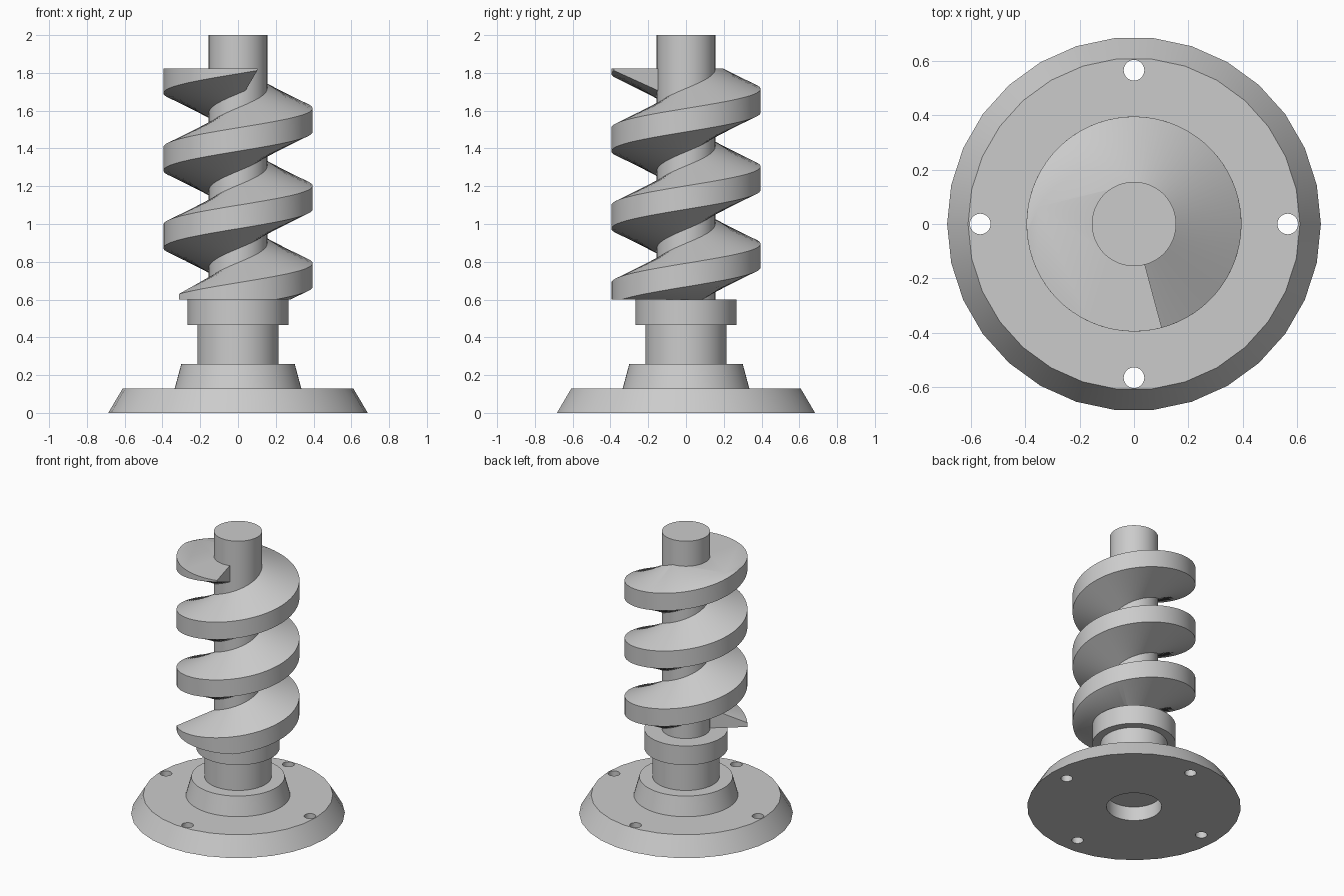
import bpy, bmesh, math
from mathutils import Matrix, Vector

cube = bpy.data.objects.get("Cube")
if cube:
    bpy.data.objects.remove(cube, do_unlink=True)

# Single plain grey finish
grey = bpy.data.materials.new("plain grey")
grey.use_nodes = True
GREY = (0.6, 0.6, 0.6, 1)
grey.diffuse_color = GREY
grey.node_tree.nodes["Principled BSDF"].inputs["Base Color"].default_value = GREY


def add_object(name, bm):
    bmesh.ops.recalc_face_normals(bm, faces=bm.faces)
    mesh = bpy.data.meshes.new(name)
    bm.to_mesh(mesh)
    bm.free()
    mesh.materials.append(grey)
    obj = bpy.data.objects.new(name, mesh)
    bpy.context.collection.objects.link(obj)
    return obj


def activate(obj):
    bpy.ops.object.select_all(action='DESELECT')
    obj.select_set(True)
    bpy.context.view_layer.objects.active = obj


def smooth(obj):
    activate(obj)
    bpy.ops.object.shade_smooth_by_angle(angle=math.radians(30))


def add_cone(bm, r_low, r_high, z_low, z_high, sides, x=0, y=0):
    bmesh.ops.create_cone(
        bm, cap_ends=True, segments=sides, radius1=r_low, radius2=r_high,
        depth=z_high - z_low,
        matrix=Matrix.Translation((x, y, (z_low + z_high) / 2)) @ Matrix.Rotation(math.pi / 2, 4, 'Z'))


def cone_part(name, r_low, r_high, z_low, z_high, sides=60):
    bm = bmesh.new()
    add_cone(bm, r_low, r_high, z_low, z_high, sides)
    return add_object(name, bm)


# Flange with four bolt holes and a shallow recess underneath
flange = cone_part("base_flange", 0.687, 0.61, 0, 0.13, 30)
bm = bmesh.new()
add_cone(bm, 0.177, 0.177, -0.1, 0.1, 48)
for k in range(4):
    a = k * math.pi / 2
    add_cone(bm, 0.038, 0.038, -0.1, 0.3, 24, 0.565 * math.cos(a), 0.565 * math.sin(a))
cutter = add_object("hole_cutter", bm)
cutter.hide_render = True
cut = flange.modifiers.new("holes", 'BOOLEAN')
cut.operation = 'DIFFERENCE'
cut.solver = 'EXACT'
cut.object = cutter
activate(flange)
bpy.ops.object.modifier_apply(modifier=cut.name)
bpy.data.objects.remove(cutter, do_unlink=True)
smooth(flange)

# Stepped hub, neck, collar and shaft
smooth(cone_part("hub", 0.335, 0.3, 0.13, 0.26))
smooth(cone_part("neck", 0.215, 0.215, 0.26, 0.465))
smooth(cone_part("collar", 0.268, 0.268, 0.465, 0.6))
smooth(cone_part("shaft", 0.155, 0.155, 0.6, 2.0))

# Screw flight: trapezoid section swept up a helix
PITCH, BOTTOM, TOP = 0.41, 0.6, 1.822
START, END, STEP = 218, 285 + 3 * 360, 5
R_OUT, R_IN, HALF_RIM, HALF_ROOT = 0.395, 0.145, 0.062, 0.172
section = [(R_IN, -HALF_ROOT), (R_OUT, -HALF_RIM), (R_OUT, HALF_RIM), (R_IN, HALF_ROOT)]
bm = bmesh.new()
rings = []
steps = round((END - START) / STEP)
for i in range(steps + 1):
    deg = START + (END - START) * i / steps
    a = math.radians(deg)
    mid = 0.525 + PITCH * (deg - 180) / 360
    rings.append([bm.verts.new((r * math.cos(a), r * math.sin(a), mid + h)) for r, h in section])
for low, high in zip(rings, rings[1:]):
    for j in range(4):
        k = (j + 1) % 4
        bm.faces.new((low[j], low[k], high[k], high[j]))
bm.faces.new(rings[0])
bm.faces.new(rings[-1])
# Trim the flight flat at both ends
for z, direction in ((BOTTOM, -1), (TOP, 1)):
    bmesh.ops.bisect_plane(bm, geom=bm.verts[:] + bm.edges[:] + bm.faces[:],
                           plane_co=Vector((0, 0, z)), plane_no=Vector((0, 0, direction)),
                           clear_outer=True)
    rim = [e for e in bm.edges if e.is_boundary]
    bmesh.ops.holes_fill(bm, edges=rim, sides=0)
smooth(add_object("screw_flight", bm))
